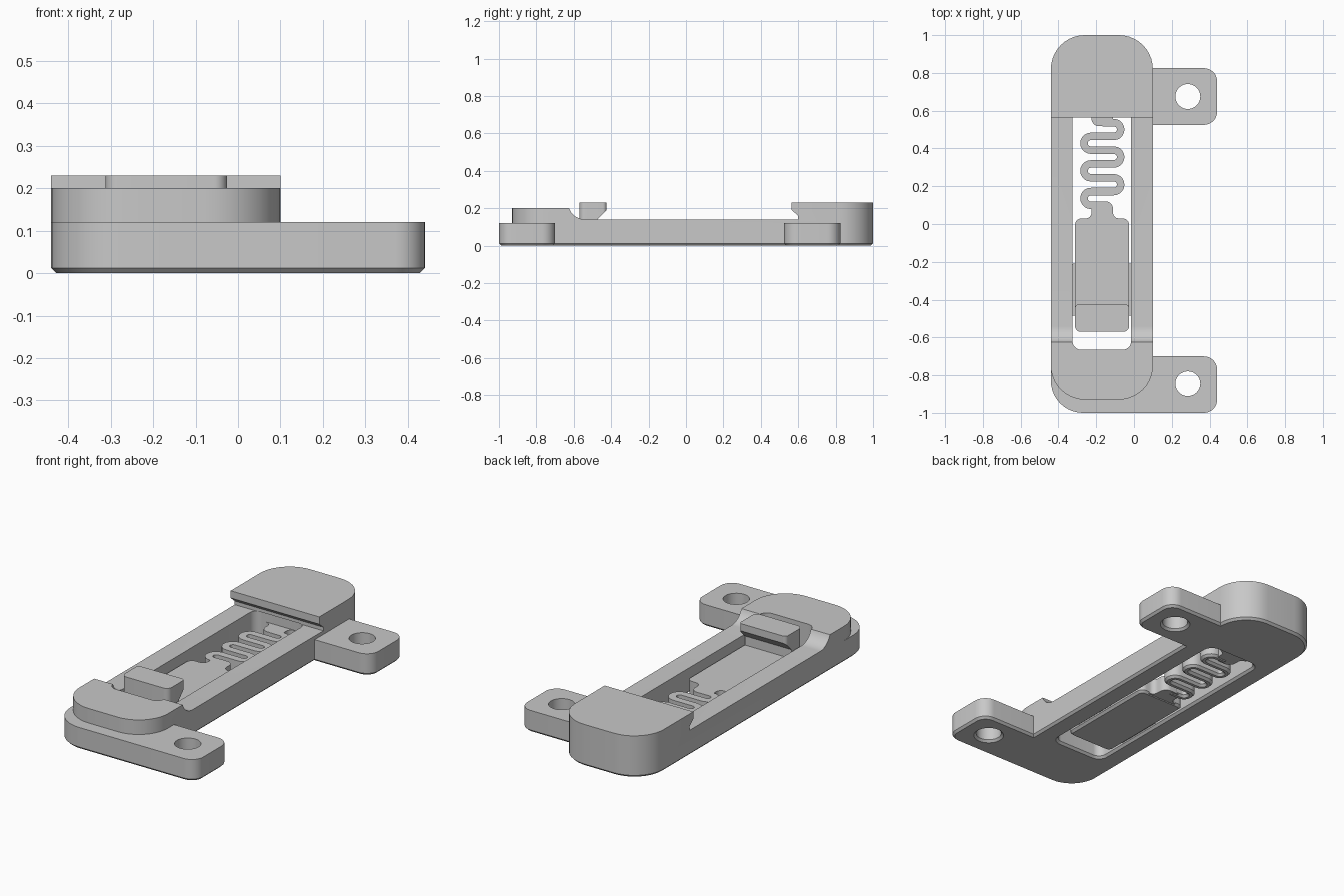
import bpy, bmesh
from math import sin, cos, pi, radians
from mathutils import Vector

cube = bpy.data.objects.get("Cube")
if cube:
    bpy.data.objects.remove(cube, do_unlink=True)

grey = bpy.data.materials.new("plain grey")
grey.use_nodes = True
grey.diffuse_color = (0.58, 0.58, 0.58, 1)
grey.node_tree.nodes["Principled BSDF"].inputs["Base Color"].default_value = grey.diffuse_color

CH = 0.012            # bottom chamfer
RAIL, THICK = 0.14, 0.09


def arc(cx, cy, r, a0, a1, n=10):
    return [(cx + r * cos(radians(a0 + (a1 - a0) * i / n)),
             cy + r * sin(radians(a0 + (a1 - a0) * i / n))) for i in range(n + 1)]


def rounded(x0, x1, y0, y1, radii, inset=0.0):
    """Rounded rectangle; radii go front-right, back-right, back-left, front-left."""
    x0, x1, y0, y1 = x0 + inset, x1 - inset, y0 + inset, y1 - inset
    r = [max(v - inset, 0.001) for v in radii]
    return (arc(x1 - r[0], y0 + r[0], r[0], -90, 0) + arc(x1 - r[1], y1 - r[1], r[1], 0, 90)
            + arc(x0 + r[2], y1 - r[2], r[2], 90, 180) + arc(x0 + r[3], y0 + r[3], r[3], 180, 270))


def loft(name, rings, closed=False):
    """Skin equal rings of 3D points, capped or joined end to end."""
    bm = bmesh.new()
    vs = [[bm.verts.new(p) for p in ring] for ring in rings]
    n = len(vs[0])
    for a, b in zip(vs, vs[1:]):
        for i in range(n):
            j = (i + 1) % n
            bm.faces.new((a[i], a[j], b[j], b[i]))
    bm.faces.new(vs[0][::-1])
    bm.faces.new(vs[-1])
    bmesh.ops.recalc_face_normals(bm, faces=bm.faces)
    me = bpy.data.meshes.new(name)
    bm.to_mesh(me)
    bm.free()
    me.materials.append(grey)
    ob = bpy.data.objects.new(name, me)
    bpy.context.collection.objects.link(ob)
    return ob


def block(name, x0, x1, y0, y1, radii, top, bottom=0.0, chamfer=CH):
    """Upright rounded block; a negative chamfer flares the bottom."""
    levels = [(bottom, chamfer), (bottom + abs(chamfer), 0), (top, 0)] if chamfer else [(bottom, 0), (top, 0)]
    return loft(name, [[(x, y, z) for x, y in rounded(x0, x1, y0, y1, radii, c)] for z, c in levels])


def side_profile(name, pts, x0, x1):
    return loft(name, [[(x, y, z) for y, z in pts] for x in (x0, x1)])


def combine(target, other, op):
    m = target.modifiers.new("cut", 'BOOLEAN')
    m.operation, m.solver, m.object = op, 'EXACT', other
    bpy.context.view_layer.objects.active = target
    bpy.ops.object.select_all(action='DESELECT')
    target.select_set(True)
    bpy.ops.object.modifier_apply(modifier=m.name)
    bpy.data.objects.remove(other, do_unlink=True)


# Housing: side profile with curved front step and undercut rear lip
body = block("housing", -0.44, 0.10, -0.93, 1.0, [0.18] * 4, 0.4)
step = arc(-0.54, 0.23, 0.09, 199.5, 270)
outline = ([(-1.1, -0.1), (-1.1, 0.20)] + step
           + [(0.60, RAIL), (0.60, 0.16), (0.565, 0.19), (0.565, 0.23), (1.1, 0.23), (1.1, -0.1)])
combine(body, side_profile("profile", outline, -0.6, 0.6), 'INTERSECT')

# Mounting tabs
combine(body, block("front_tab", -0.44, 0.44, -1.0, -0.70, [0.07, 0.07, 0.001, 0.17], 0.12), 'UNION')
combine(body, block("rear_tab", -0.1, 0.44, 0.525, 0.825, [0.07, 0.07, 0.02, 0.02], 0.12), 'UNION')

# Slot, opened through the front step, and the screw holes
SX0, SX1 = -0.325, -0.015
combine(body, block("slot", SX0, SX1, -0.665, 0.61, [0.045] * 4, RAIL + 0.002, 0, -CH), 'DIFFERENCE')
combine(body, block("slot_top", SX0, SX1, -0.665, 0.3, [0.045] * 4, 0.4, 0.1, 0), 'DIFFERENCE')
for y in (-0.845, 0.675):
    r = 0.066
    combine(body, block("hole", 0.285 - r, 0.285 + r, y - r, y + r, [r] * 4, 0.3, 0, -CH), 'DIFFERENCE')

# Sliding latch plate with its hooked thumb catch
LX0, LX1 = -0.312, -0.026
latch = block("latch_plate", LX0, LX1, -0.57, 0.03, [0.035] * 4, THICK)
hook = block("latch_hook", LX0, LX1, -0.57, -0.425, [0.03, 0.02, 0.02, 0.03], 0.23, 0.06, 0)
catch = [(-0.7, 0.0), (-0.7, 0.3), (-0.3, 0.3), (-0.3, 0.19), (-0.425, 0.19), (-0.475, RAIL), (-0.475, 0.0)]
combine(hook, side_profile("catch", catch, -0.5, 0.2), 'INTERSECT')
parts = [body, latch, hook]

# Guide ribs along the latch sides
for side, x0, x1 in (("left", LX1 - 0.01, SX1), ("right", SX0, LX0 + 0.01)):
    parts.append(block(side + "_guide_rib", x0, x1, -0.485, -0.21, [0.002] * 4, 0.075, 0.02, 0))

# Serpentine spring swept along alternating bends
PITCH, HALF, MID = 0.073, 0.02, -0.168
rad = PITCH / 2
path = [(MID, 0.537)]
for k in range(6):
    yc = 0.537 - PITCH * k - rad
    path += arc(-0.107, yc, rad, 90, -90) if k % 2 == 0 else arc(-0.228, yc, rad, 90, 270)
path.append((MID, 0.537 - 6 * PITCH))
section = [(-HALF, THICK), (HALF, THICK), (HALF, CH), (HALF - CH, 0), (CH - HALF, 0), (-HALF, CH)]
rings = []
for i, p in enumerate(path):
    a, b = Vector(path[max(i - 1, 0)]), Vector(path[min(i + 1, len(path) - 1)])
    t = (b - a).normalized()
    rings.append([(p[0] - t.y * w, p[1] + t.x * w, z) for w, z in section])
parts.append(loft("spring", rings))


# Filleted stems joining the spring to the latch and the housing
def stem(name, base, flip):
    hw, h, r, f = 0.057, 0.09, 0.04, 0.03
    half = [(hw + f, -0.01)] + arc(hw + f, f, f, 270, 180) + arc(hw - r, h - r, r, 0, 90)
    pts = half + [(-x, y) for x, y in reversed(half)]
    return loft(name, [[(MID + flip * x, base + flip * y, z) for x, y in pts] for z in (0.004, THICK)])


parts.append(stem("latch_stem", 0.03, 1))
parts.append(stem("housing_stem", 0.608, -1))

# Shading
bpy.ops.object.select_all(action='DESELECT')
for ob in parts:
    ob.select_set(True)
bpy.context.view_layer.objects.active = body
bpy.ops.object.shade_smooth_by_angle(angle=radians(30))
